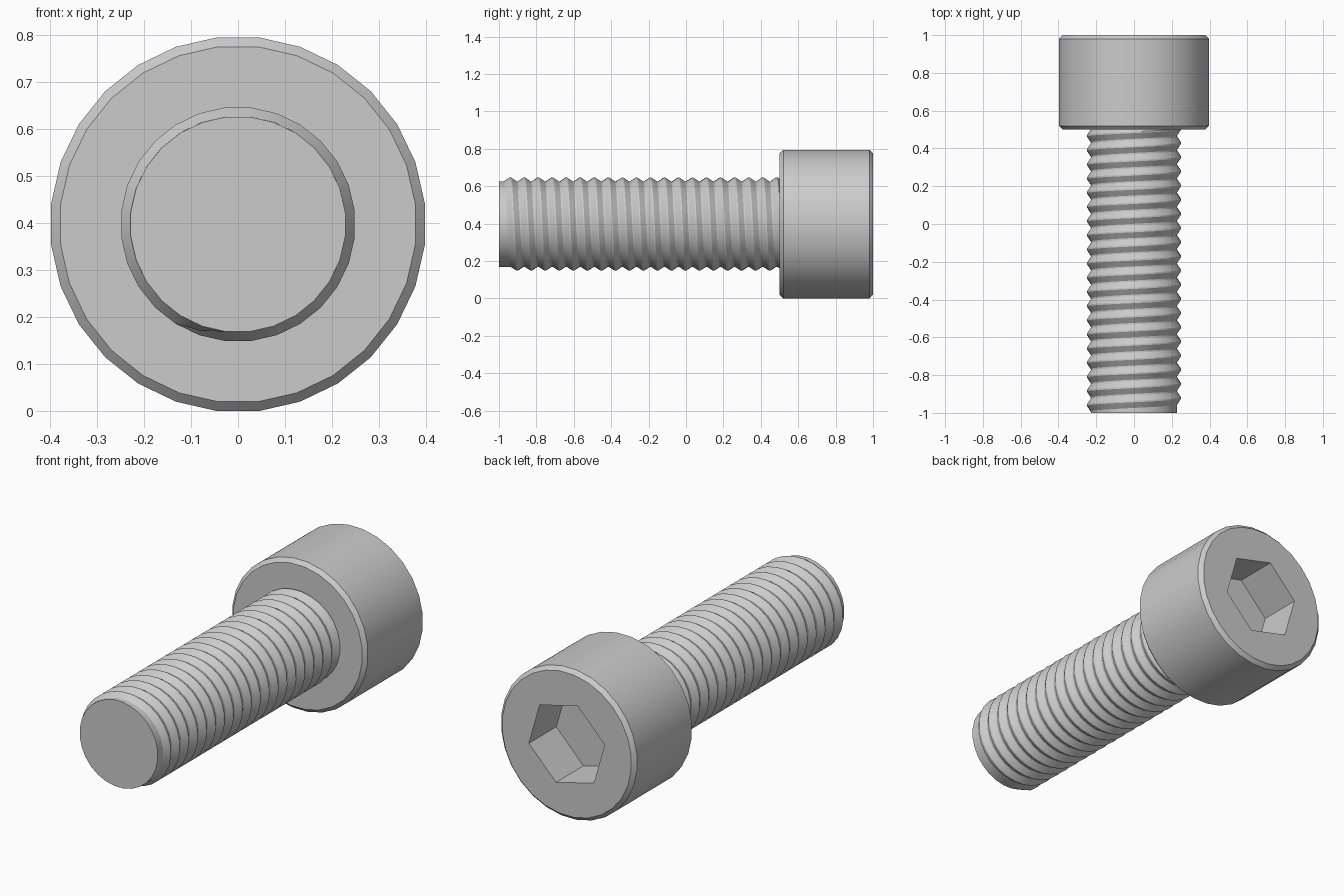
import bpy, bmesh
from math import sin, cos, pi, tau, radians

SIDES = 28
AXIS_Z = 0.4 * cos(pi / SIDES)      # height of the screw axis
STEP = tau / SIDES

if "Cube" in bpy.data.objects:
    bpy.data.objects.remove(bpy.data.objects["Cube"])

steel = bpy.data.materials.new("grey_steel")
steel.use_nodes = True
steel.diffuse_color = (0.6, 0.6, 0.6, 1)
steel.node_tree.nodes["Principled BSDF"].inputs["Base Color"].default_value = (0.6, 0.6, 0.6, 1)


def point(bm, r, angle, y):
    """Vertex around the screw axis, angle measured from straight up towards +x."""
    return bm.verts.new((r * sin(angle), y, AXIS_Z + r * cos(angle)))


def ring(bm, r, y, sides=SIDES, start=STEP / 2):
    return [point(bm, r, start + tau * i / sides, y) for i in range(sides)]


def skin(bm, rings, closed=True):
    for a, b in zip(rings, rings[1:]):
        n = len(a)
        for i in range(n if closed else n - 1):
            j = (i + 1) % n
            bm.faces.new((a[i], a[j], b[j], b[i]))


def finish(bm, name):
    bmesh.ops.recalc_face_normals(bm, faces=bm.faces[:])
    mesh = bpy.data.meshes.new(name)
    bm.to_mesh(mesh)
    bm.free()
    obj = bpy.data.objects.new(name, mesh)
    mesh.materials.append(steel)
    bpy.context.collection.objects.link(obj)
    bpy.ops.object.select_all(action='DESELECT')
    obj.select_set(True)
    bpy.context.view_layer.objects.active = obj
    bpy.ops.object.shade_smooth_by_angle(angle=radians(30))


# Chamfered cylinder head with a hexagonal socket in its back face
bm = bmesh.new()
outer = [ring(bm, r, y) for r, y in ((0.38, 0.5), (0.4, 0.52), (0.4, 0.98), (0.38, 1.0))]
skin(bm, outer)
bm.faces.new(outer[0])
hexes = [ring(bm, 0.229, y, 6, radians(90 - 46)) for y in (1.0, 0.77)]
skin(bm, hexes)
bm.faces.new(hexes[1])
rim = [bm.edges.get((loop[i - 1], loop[i])) for loop in (outer[-1], hexes[0])
       for i in range(len(loop))]
bmesh.ops.triangle_fill(bm, edges=rim, use_beauty=True, normal=(0, 1, 0))
finish(bm, "head")

# Plain core of the shank, showing at the flat tip
bm = bmesh.new()
core = [ring(bm, 0.2298, -1.0), ring(bm, 0.2298, 0.52)]
skin(bm, core)
for end in core:
    bm.faces.new(end)
finish(bm, "shank_core")

# Right-handed helical thread with narrow flat crests and roots
PITCH, ROOT, DEPTH = 0.075, 0.23, 0.02
section = [(-0.45, 0), (-0.05, 1), (0.05, 1), (0.45, 0), (0.55, 0)]   # pitch share, depth share
bm = bmesh.new()
rows = []
for i in range(int(20.4 * SIDES)):
    angle = -pi + STEP / 2 + i * STEP
    crest_y = -0.94 + PITCH * angle / tau
    rise = min(1, i / 2) * DEPTH
    rows.append([point(bm, ROOT + rise * h, angle,
                       max(-1.0, min(0.52, crest_y + PITCH * d))) for d, h in section])
skin(bm, rows, closed=False)
bmesh.ops.remove_doubles(bm, verts=bm.verts[:], dist=0.0001)
bmesh.ops.dissolve_degenerate(bm, edges=bm.edges[:], dist=0.0001)
finish(bm, "thread")
